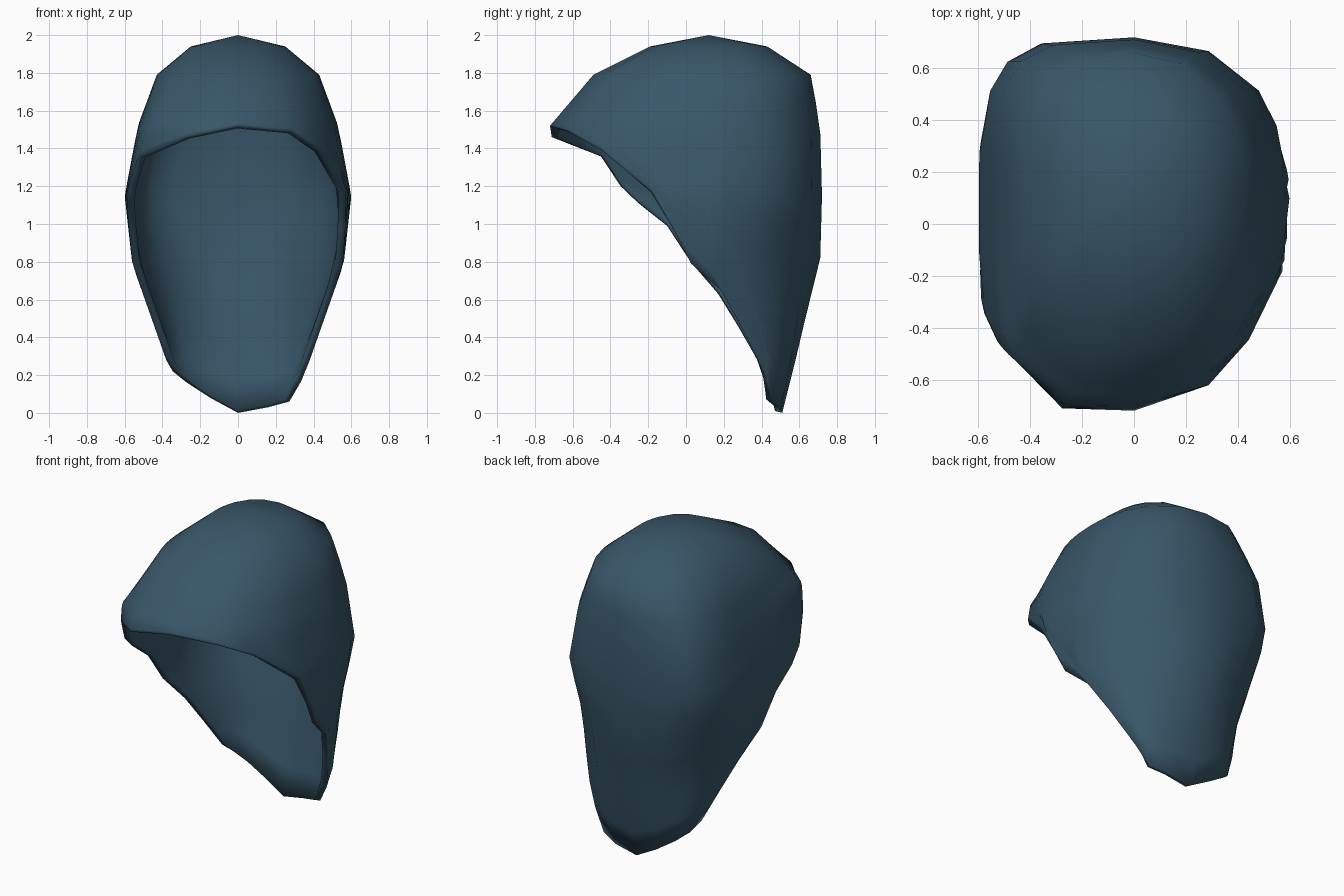
import bpy, bmesh
from math import sin, cos, radians

cube = bpy.data.objects.get("Cube")
if cube:
    bpy.data.objects.remove(cube, do_unlink=True)

# Horizontal section at a height: half width, centre y, front y, back y,
# roundness of the left side, roundness of the right side (lower is squarer)
SECTIONS = [
    (2.00, 0.00, 0.12, 0.12, 0.12, 0.95, 0.95),
    (1.94, 0.25, 0.12, -0.19, 0.43, 0.95, 0.90),
    (1.79, 0.43, 0.12, -0.49, 0.66, 0.92, 0.75),
    (1.52, 0.53, 0.12, -0.72, 0.71, 0.90, 0.52),
    (1.15, 0.60, 0.12, -0.77, 0.72, 0.88, 0.52),
    (0.79, 0.56, 0.12, -0.78, 0.71, 1.15, 0.85),
    (0.62, 0.50, 0.21, -0.60, 0.66, 1.05, 0.95),
    (0.28, 0.38, 0.38, 0.10, 0.58, 0.85, 0.85),
    (0.00, 0.29, 0.38, 0.30, 0.51, 0.90, 0.90),
]
# Rim angle (front -90, back 90) and height, front to back on the left
LEFT_RIM = [(-90, 1.52), (-60, 1.49), (-39, 1.39), (-17, 1.17), (-12, 0.96),
            (-8, 0.79), (-1, 0.65), (0, 0.45), (0, 0.28), (14, 0.17),
            (30, 0.06), (60, 0.03), (90, 0.0)]
# and from back to front on the right
RIGHT_RIM = [(65, 0.08), (40, 0.16), (18, 0.22), (0, 0.28), (-1, 0.45),
             (-2, 0.63), (-4, 0.80), (-7, 0.99), (-12, 1.11), (-17, 1.20),
             (-27, 1.36), (-74, 1.46)]
CROWN_ROWS = [1.94, 1.79, 1.64]
LOWER_ROWS = 10


def section(z):
    for hi, lo in zip(SECTIONS, SECTIONS[1:]):
        if z >= lo[0]:
            t = (hi[0] - z) / (hi[0] - lo[0])
            return [a + (b - a) * t for a, b in zip(hi[1:], lo[1:])]
    return SECTIONS[-1][1:]


def shell_point(side, angle, z):
    """Point on a superellipse section."""
    width, mid, front, back, left_power, right_power = section(z)
    power = left_power if side > 0 else right_power
    a = radians(angle)
    depth = (back - mid) if a > 0 else (front - mid)
    return (side * width * max(cos(a), 0) ** power,
            mid + depth * abs(sin(a)) ** power, z)


# Hood shell: columns spread out at the crown and lean towards their rim point
bm = bmesh.new()
crown = bm.verts.new((0, 0.12, 2.0))
columns = []
for side, rim in ((1, LEFT_RIM), (-1, RIGHT_RIM)):
    for i, (rim_angle, rim_z) in enumerate(rim):
        if side > 0:
            even = -90 + i * 180 / (len(rim) - 1)
        else:
            even = 90 - (i + 1) * 180 / (len(rim) + 1)
        start = 0.6 * rim_angle + 0.4 * even
        points = [(start, z) for z in CROWN_ROWS]
        for j in range(1, LOWER_ROWS + 1):
            t = j / LOWER_ROWS
            points.append((start + (rim_angle - start) * t,
                           CROWN_ROWS[-1] + (rim_z - CROWN_ROWS[-1]) * t))
        columns.append([bm.verts.new(shell_point(side, a, z)) for a, z in points])
for i, col in enumerate(columns):
    nxt = columns[(i + 1) % len(columns)]
    bm.faces.new((crown, col[0], nxt[0]))
    for j in range(len(col) - 1):
        bm.faces.new((col[j], col[j + 1], nxt[j + 1], nxt[j]))
for face in bm.faces:
    face.smooth = True
mesh = bpy.data.meshes.new("hood_shell")
bm.to_mesh(mesh)
bm.free()
hood = bpy.data.objects.new("hood_shell", mesh)
bpy.context.collection.objects.link(hood)

# Wall thickness, growing inward
wall = hood.modifiers.new("wall", "SOLIDIFY")
wall.thickness = 0.04
wall.offset = -1

# Slate blue material
mat = bpy.data.materials.new("slate_blue")
mat.use_nodes = True
color = (0.04, 0.095, 0.14, 1)
mat.diffuse_color = color
mat.node_tree.nodes["Principled BSDF"].inputs["Base Color"].default_value = color
mesh.materials.append(mat)
